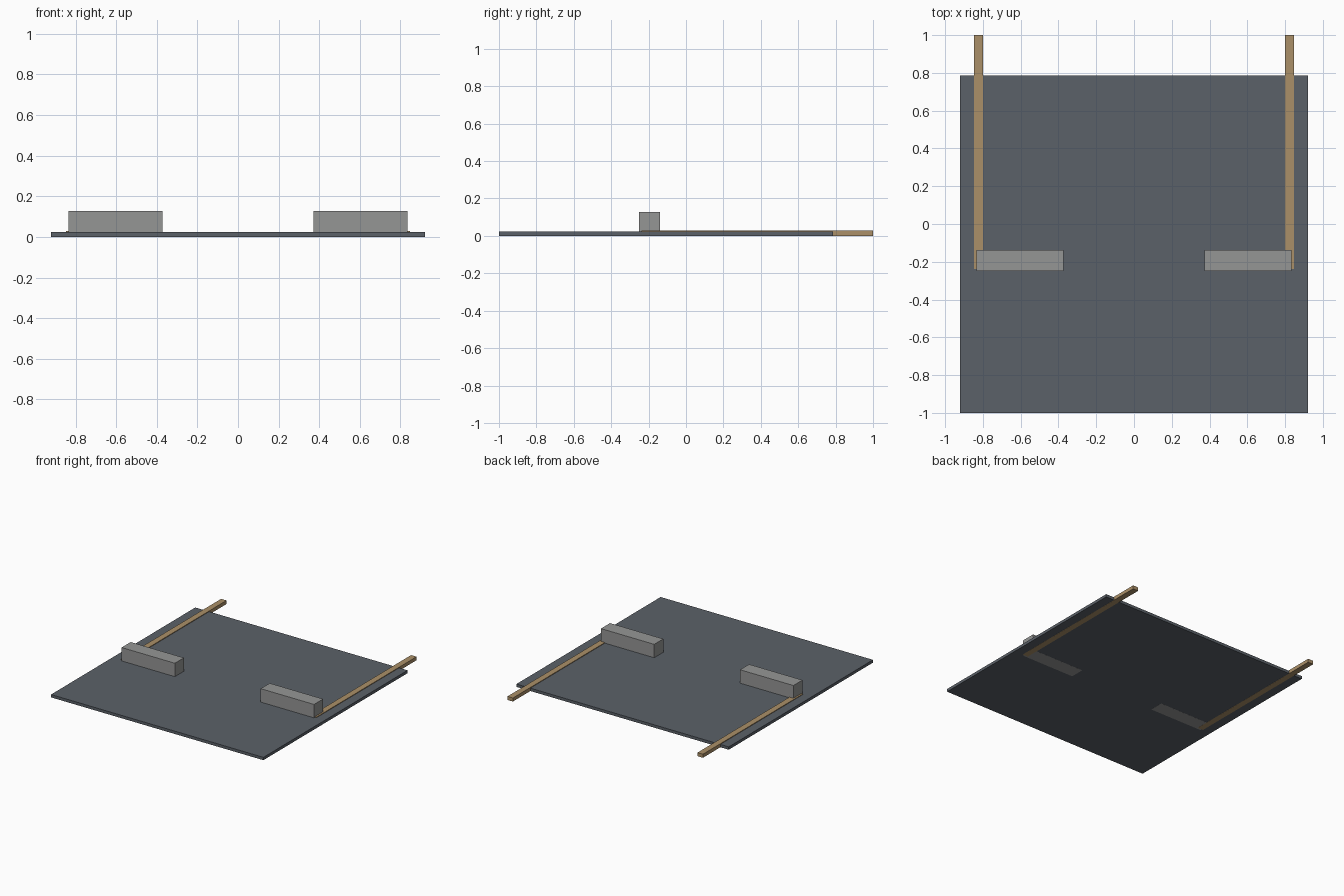
import bpy

if "Cube" in bpy.data.objects:
    bpy.data.objects.remove(bpy.data.objects["Cube"])


def material(name, rgb):
    m = bpy.data.materials.new(name)
    m.diffuse_color = (*rgb, 1)
    m.use_nodes = True
    m.node_tree.nodes["Principled BSDF"].inputs["Base Color"].default_value = m.diffuse_color
    return m


def box(name, lo, hi, mat):
    """Box between two opposite corners."""
    bpy.ops.mesh.primitive_cube_add(size=1, location=[(a + b) / 2 for a, b in zip(lo, hi)])
    ob = bpy.context.object
    ob.name = name
    ob.scale = [b - a for a, b in zip(lo, hi)]
    bpy.ops.object.transform_apply(location=True, rotation=False, scale=True)
    ob.data.materials.append(mat)
    return ob


def mirrored_box(name, lo, hi, mat):
    """Box repeated on the other side of x = 0."""
    ob = box(name, lo, hi, mat)
    # move the origin to the centre plane so the mirror is symmetric
    bpy.context.scene.cursor.location = (0, 0, 0)
    bpy.ops.object.origin_set(type='ORIGIN_CURSOR')
    ob.modifiers.new("mirror", 'MIRROR').use_axis[0] = True
    return ob


slate = material("slate_grey", (0.105, 0.12, 0.14))
stone = material("stone_grey", (0.30, 0.305, 0.30))
wood = material("light_wood", (0.41, 0.28, 0.14))

# Thin floor slab
box("floor_slab", (-0.92, -1.0, 0.0006), (0.92, 0.785, 0.023), slate)

# Long wooden rails sunk through the slab and sticking out at the back
mirrored_box("side_rails", (0.80, -0.237, 0.0), (0.847, 1.0, 0.028), wood)

# Low blocks across the front ends of the rails
mirrored_box("cross_blocks", (0.372, -0.25, 0.0003), (0.834, -0.138, 0.128), stone)
